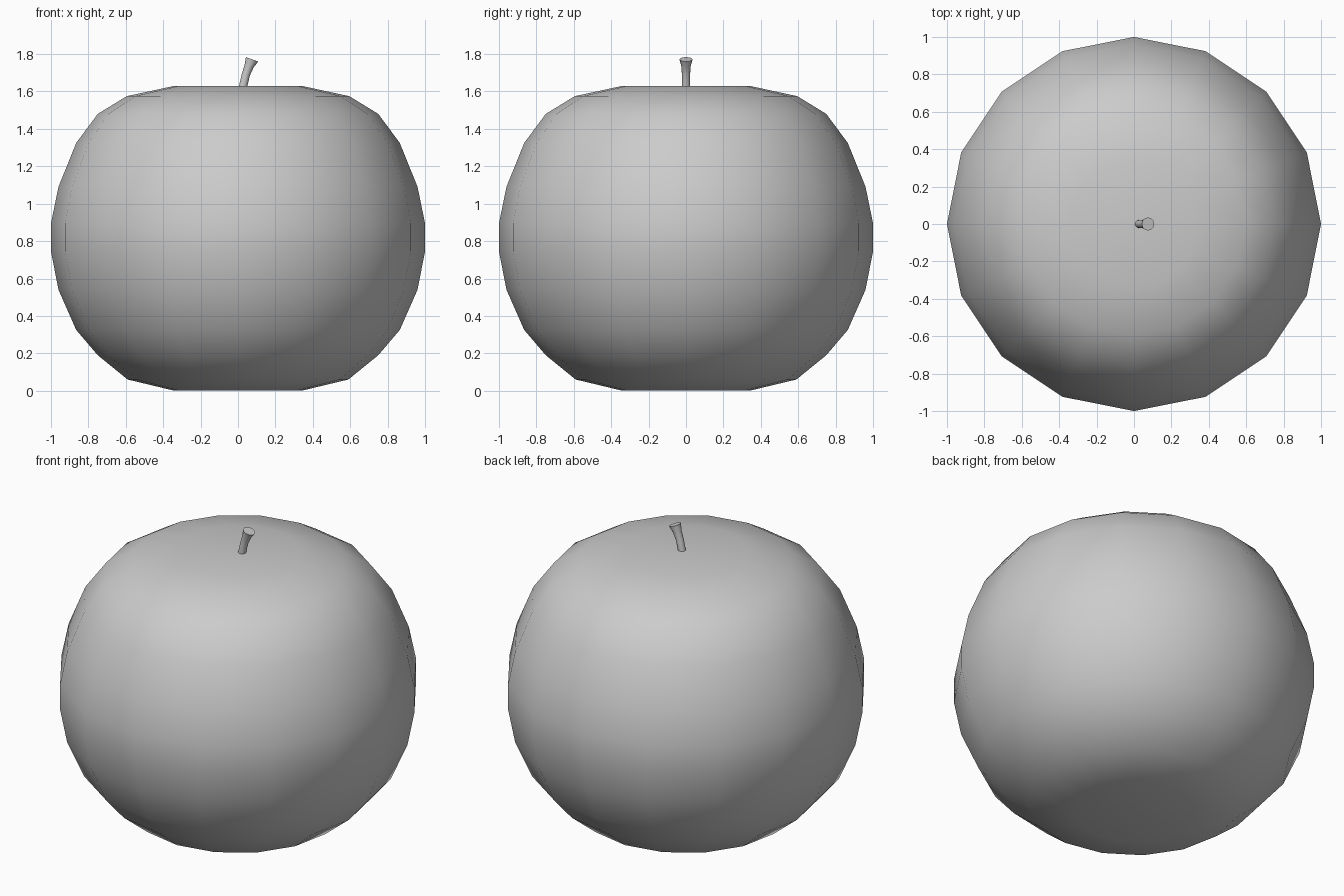
import bpy, bmesh, math
from mathutils import Vector

if "Cube" in bpy.data.objects:
    bpy.data.objects.remove(bpy.data.objects["Cube"])


def finish(name, bm, angle):
    bmesh.ops.recalc_face_normals(bm, faces=bm.faces)
    mesh = bpy.data.meshes.new(name)
    bm.to_mesh(mesh)
    bm.free()
    obj = bpy.data.objects.new(name, mesh)
    bpy.context.collection.objects.link(obj)
    bpy.ops.object.select_all(action='DESELECT')
    obj.select_set(True)
    bpy.context.view_layer.objects.active = obj
    bpy.ops.object.shade_smooth_by_angle(angle=math.radians(angle))
    return obj


def skin(bm, rings):
    for a, b in zip(rings, rings[1:]):
        n = len(a)
        for i in range(n):
            j = (i + 1) % n
            bm.faces.new((a[i], a[j], b[j], b[i]))


def fan(bm, ring, tip):
    for i in range(len(ring)):
        bm.faces.new((ring[i - 1], ring[i], tip))


# Fruit body: 16-sided lathe, flattened top and bottom
profile = [(0.34, 0.0), (0.59, 0.06), (0.75, 0.19), (0.865, 0.325),
           (0.96, 0.54), (1.0, 0.745), (1.0, 0.895), (0.96, 1.09),
           (0.865, 1.325), (0.75, 1.48), (0.595, 1.575), (0.34, 1.63)]
bm = bmesh.new()
rings = [[bm.verts.new((r * math.cos(math.tau * i / 16),
                        r * math.sin(math.tau * i / 16), z))
          for i in range(16)] for r, z in profile]
skin(bm, rings)
fan(bm, rings[0], bm.verts.new((0, 0, 0.0)))
fan(bm, rings[-1], bm.verts.new((0, 0, 1.63)))
finish("fruit_body", bm, 60)

# Stem: leaning tube that flares at its tilted tip (x, z, radius, tilt)
path = [(0.022, 1.60, 0.022, 8), (0.028, 1.63, 0.022, 10),
        (0.042, 1.69, 0.022, 15), (0.059, 1.735, 0.025, 20),
        (0.075, 1.772, 0.035, 20)]
bm = bmesh.new()
rings = []
for x, z, r, tilt in path:
    t = math.radians(tilt)
    side = Vector((math.cos(t), 0, -math.sin(t)))
    rings.append([bm.verts.new(Vector((x, 0, z))
                  + side * r * math.cos(math.tau * i / 12)
                  + Vector((0, r * math.sin(math.tau * i / 12), 0)))
                  for i in range(12)])
skin(bm, rings)
bm.faces.new(rings[0])
bm.faces.new(rings[-1])
finish("stem", bm, 40)
